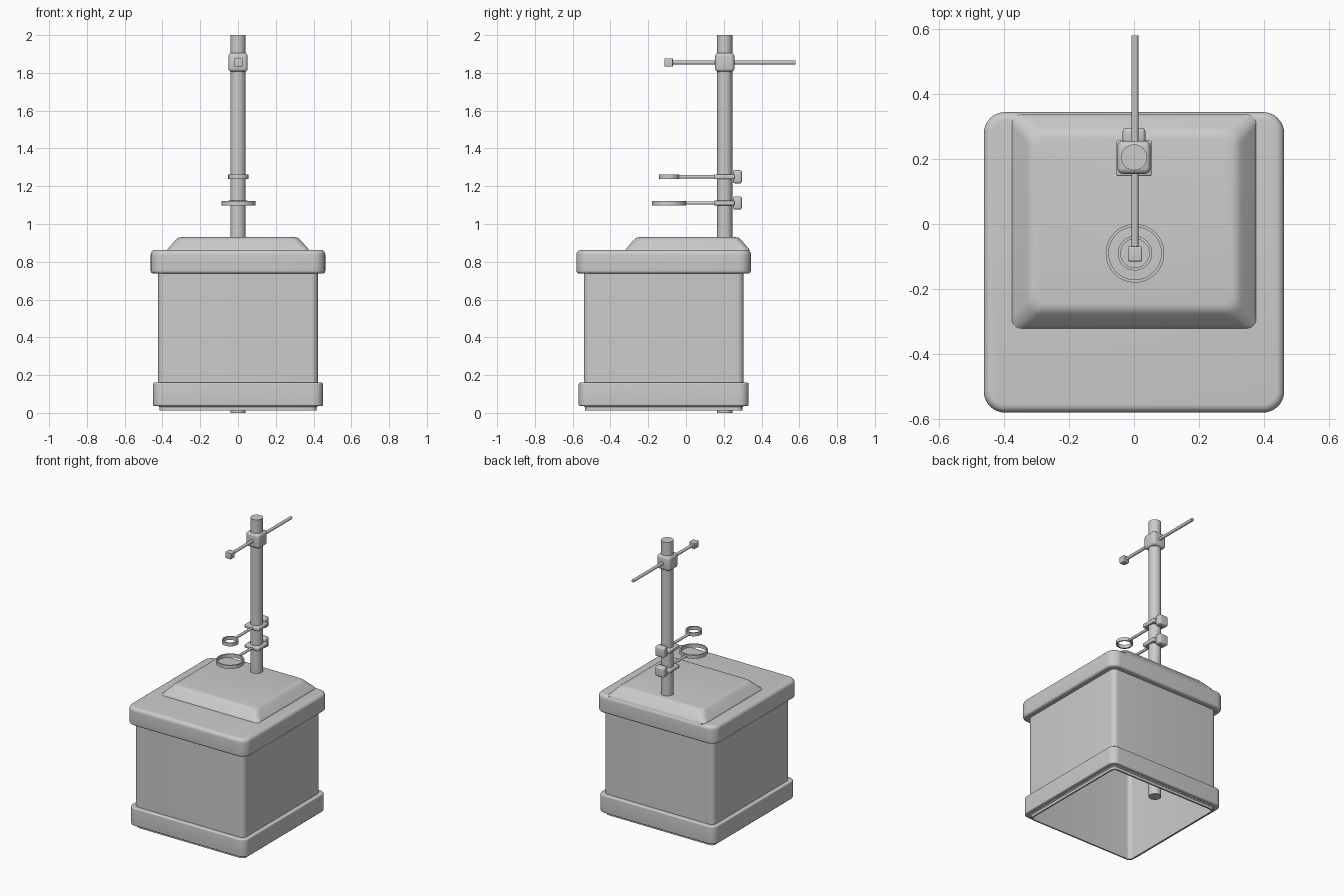
import bpy, bmesh
from math import pi, sin, cos, radians
from mathutils import Matrix, Vector

if "Cube" in bpy.data.objects:
    bpy.data.objects.remove(bpy.data.objects["Cube"])

ROD_Y = 0.205      # upright position
RING_Y = -0.09     # ring centre
BOX_Y = -0.118     # centre of the box


def finish(name, bm, angle=40):
    bmesh.ops.recalc_face_normals(bm, faces=bm.faces)
    me = bpy.data.meshes.new(name)
    bm.to_mesh(me)
    bm.free()
    me.shade_smooth()
    me.set_sharp_from_angle(angle=radians(angle))
    ob = bpy.data.objects.new(name, me)
    bpy.context.collection.objects.link(ob)
    return ob


def rounded_loop(bm, hx, hy, cy, z, r, n=8):
    verts = []
    for k, (sx, sy) in enumerate([(1, 1), (-1, 1), (-1, -1), (1, -1)]):
        for i in range(n + 1):
            a = pi / 2 * (k + i / n)
            verts.append(bm.verts.new((sx * (hx - r) + r * cos(a),
                                       cy + sy * (hy - r) + r * sin(a), z)))
    return verts


def loft(name, sections, cy=BOX_Y, cap_end=False, closed=False):
    """Skin rounded rectangles given as (half x, half y, z, corner radius)."""
    bm = bmesh.new()
    loops = [rounded_loop(bm, hx, hy, cy, z, r) for hx, hy, z, r in sections]
    pairs = list(zip(loops, loops[1:]))
    if closed:
        pairs.append((loops[-1], loops[0]))
    for a, b in pairs:
        for i in range(len(a)):
            j = (i + 1) % len(a)
            bm.faces.new((a[i], a[j], b[j], b[i]))
    if cap_end:
        bm.faces.new(loops[-1])
    return finish(name, bm)


def arc(h, z, r, a0, a1, corner, n=6):
    """Quarter-round edge sections around the point (h, z)."""
    out = []
    for i in range(n + 1):
        a = radians(a0 + (a1 - a0) * i / n)
        d = h + r * cos(a)
        out.append((d, d, z + r * sin(a), corner - (h + r - d)))
    return out


def cylinder(name, p0, p1, r, n=32):
    p0, p1 = Vector(p0), Vector(p1)
    d = p1 - p0
    m = Matrix.Translation((p0 + p1) / 2) @ d.to_track_quat('Z', 'Y').to_matrix().to_4x4()
    bm = bmesh.new()
    bmesh.ops.create_cone(bm, cap_ends=True, segments=n, radius1=r, radius2=r,
                          depth=d.length, matrix=m)
    return finish(name, bm)


def block(name, centre, size, bevel):
    bm = bmesh.new()
    bmesh.ops.create_cube(bm, size=1, matrix=Matrix.Translation(centre) @ Matrix.Diagonal((*size, 1)))
    bmesh.ops.bevel(bm, geom=bm.edges[:], offset=bevel, segments=4, profile=0.5, affect='EDGES')
    return finish(name, bm)


def ring(name, centre, r_out, r_in, h, n=48):
    bm = bmesh.new()
    prof = [(r_out, -h / 2), (r_out, h / 2), (r_in, h / 2), (r_in, -h / 2)]
    rows = [[bm.verts.new((centre[0] + r * cos(2 * pi * i / n),
                           centre[1] + r * sin(2 * pi * i / n), centre[2] + z))
             for r, z in prof] for i in range(n)]
    for i in range(n):
        a, b = rows[i], rows[(i + 1) % n]
        for k in range(4):
            m = (k + 1) % 4
            bm.faces.new((a[k], b[k], b[m], a[m]))
    return finish(name, bm)


# Hollow body, open underneath
loft("box_body", [(0.423, 0.423, 0.80, 0.035), (0.423, 0.423, 0.035, 0.035),
                  (0.416, 0.416, 0.03, 0.03), (0.416, 0.416, 0.012, 0.03),
                  (0.406, 0.406, 0.012, 0.025), (0.406, 0.406, 0.80, 0.025)], closed=True)

# Plinth band around the foot
loft("base_band", [(0.41, 0.41, 0.036, 0.03)]
     + arc(0.442, 0.044, 0.008, -90, 0, 0.05)
     + arc(0.442, 0.152, 0.008, 0, 90, 0.05)
     + [(0.42, 0.42, 0.16, 0.03)], closed=True)

# Thick rounded cap
loft("top_cap", [(0.41, 0.41, 0.738, 0.03)]
     + arc(0.447, 0.753, 0.015, -90, 0, 0.065)
     + arc(0.437, 0.838, 0.025, 0, 90, 0.065), cap_end=True)

# Raised lid with sloping sides
loft("raised_lid", [(0.376, 0.329, 0.845, 0.03), (0.376, 0.329, 0.863, 0.03),
                    (0.368, 0.321, 0.873, 0.034), (0.333, 0.288, 0.912, 0.04),
                    (0.325, 0.280, 0.920, 0.04), (0.315, 0.270, 0.927, 0.04),
                    (0.300, 0.255, 0.930, 0.04)], cy=0.008, cap_end=True)

# Upright rod
cylinder("upright_rod", (0, ROD_Y, 0), (0, ROD_Y, 2), 0.04)

# Two ring supports with collar and thumb knob
for label, z, r in (("lower", 1.111, 0.09), ("upper", 1.25, 0.053)):
    ring(label + "_ring", (0.003, RING_Y, z), r, r - 0.009, 0.024)
    cylinder(label + "_ring_arm", (0.003, RING_Y + r - 0.005, z), (0.003, ROD_Y - 0.04, z), 0.009, 16)
    block(label + "_collar", (0, 0.202, z), (0.108, 0.11, 0.025), 0.006)
    block(label + "_knob", (0, 0.272, z), (0.07, 0.048, 0.07), 0.012)

# Top clamp holding the cross rod
block("top_clamp", (0, ROD_Y, 1.856), (0.102, 0.102, 0.1), 0.018)
cylinder("cross_rod", (0.003, -0.09, 1.855), (0.003, 0.58, 1.855), 0.0105, 16)
block("cross_rod_end", (0.003, -0.092, 1.855), (0.044, 0.046, 0.044), 0.005)
